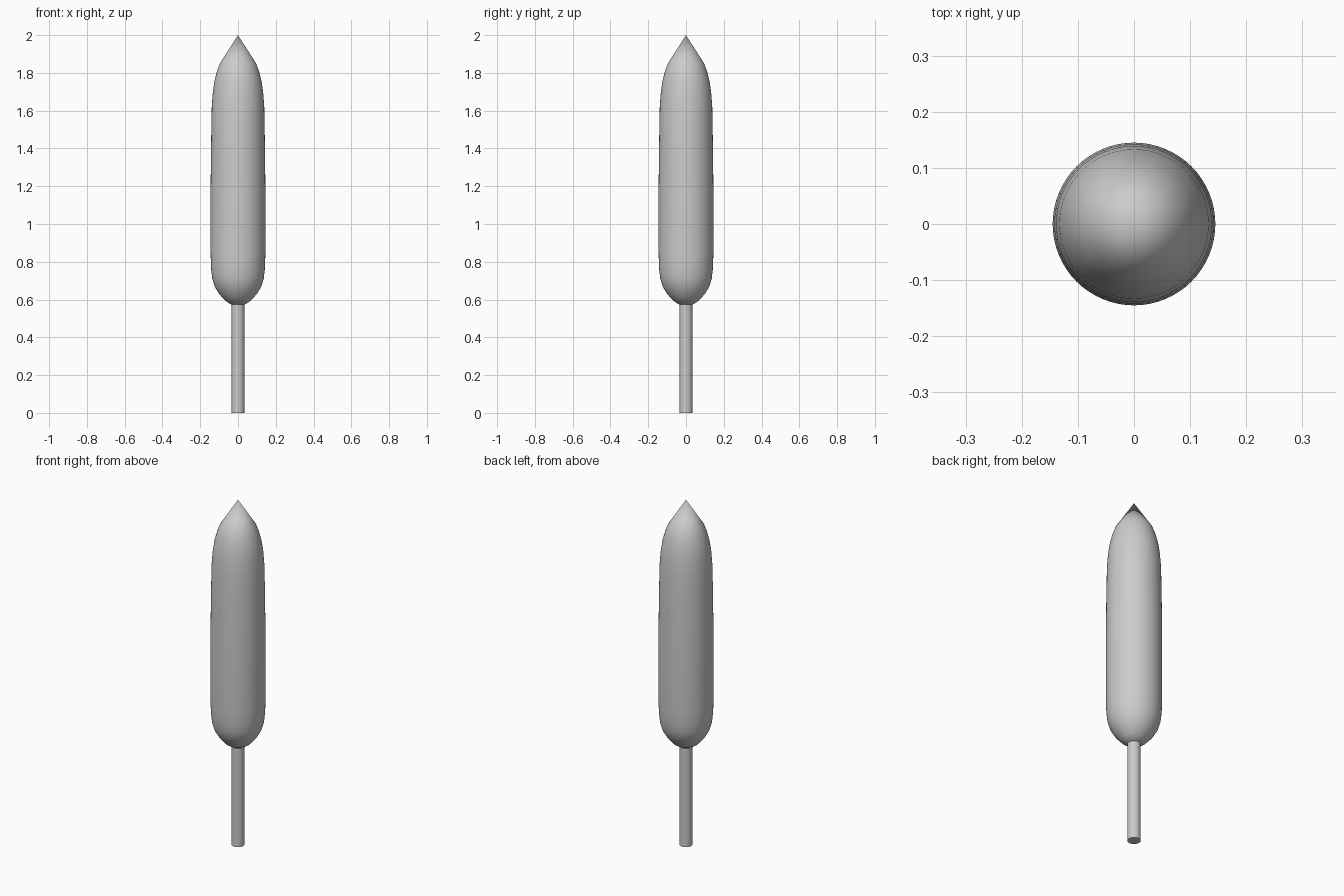
import bpy
import bmesh
import math

cube = bpy.data.objects.get("Cube")
if cube:
    bpy.data.objects.remove(cube, do_unlink=True)

grey = bpy.data.materials.new("plain grey")
grey.use_nodes = True
colour = (0.6, 0.6, 0.6, 1)
grey.diffuse_color = colour
grey.node_tree.nodes["Principled BSDF"].inputs["Base Color"].default_value = colour


def lathe(name, profile, segments):
    """Spin a (radius, height) profile around the z axis."""
    bm = bmesh.new()
    points = [bm.verts.new((r, 0, z)) for r, z in profile]
    edges = [bm.edges.new(pair) for pair in zip(points, points[1:])]
    bmesh.ops.spin(bm, geom=points + edges, cent=(0, 0, 0), axis=(0, 0, 1),
                   angle=math.tau, steps=segments, use_duplicate=False)
    bmesh.ops.remove_doubles(bm, verts=bm.verts, dist=0.0001)
    bmesh.ops.recalc_face_normals(bm, faces=bm.faces)
    mesh = bpy.data.meshes.new(name)
    bm.to_mesh(mesh)
    bm.free()
    mesh.materials.append(grey)
    obj = bpy.data.objects.new(name, mesh)
    bpy.context.collection.objects.link(obj)
    bpy.ops.object.select_all(action="DESELECT")
    obj.select_set(True)
    bpy.context.view_layer.objects.active = obj
    bpy.ops.object.shade_smooth_by_angle(angle=math.radians(40))
    return obj


# Long body with a rounded base and a pointed tip
lathe("body", [
    (0, 0.57), (0.035, 0.573), (0.068, 0.594), (0.1, 0.63), (0.124, 0.67),
    (0.136, 0.71), (0.142, 0.76), (0.145, 0.84), (0.145, 1.2), (0.142, 1.45),
    (0.139, 1.62), (0.133, 1.7), (0.124, 1.76), (0.111, 1.81), (0.096, 1.85),
    (0, 2),
], 64)

# Thin round stick below
lathe("stick", [(0, 0), (0.034, 0), (0.034, 0.58), (0, 0.58)], 32)
